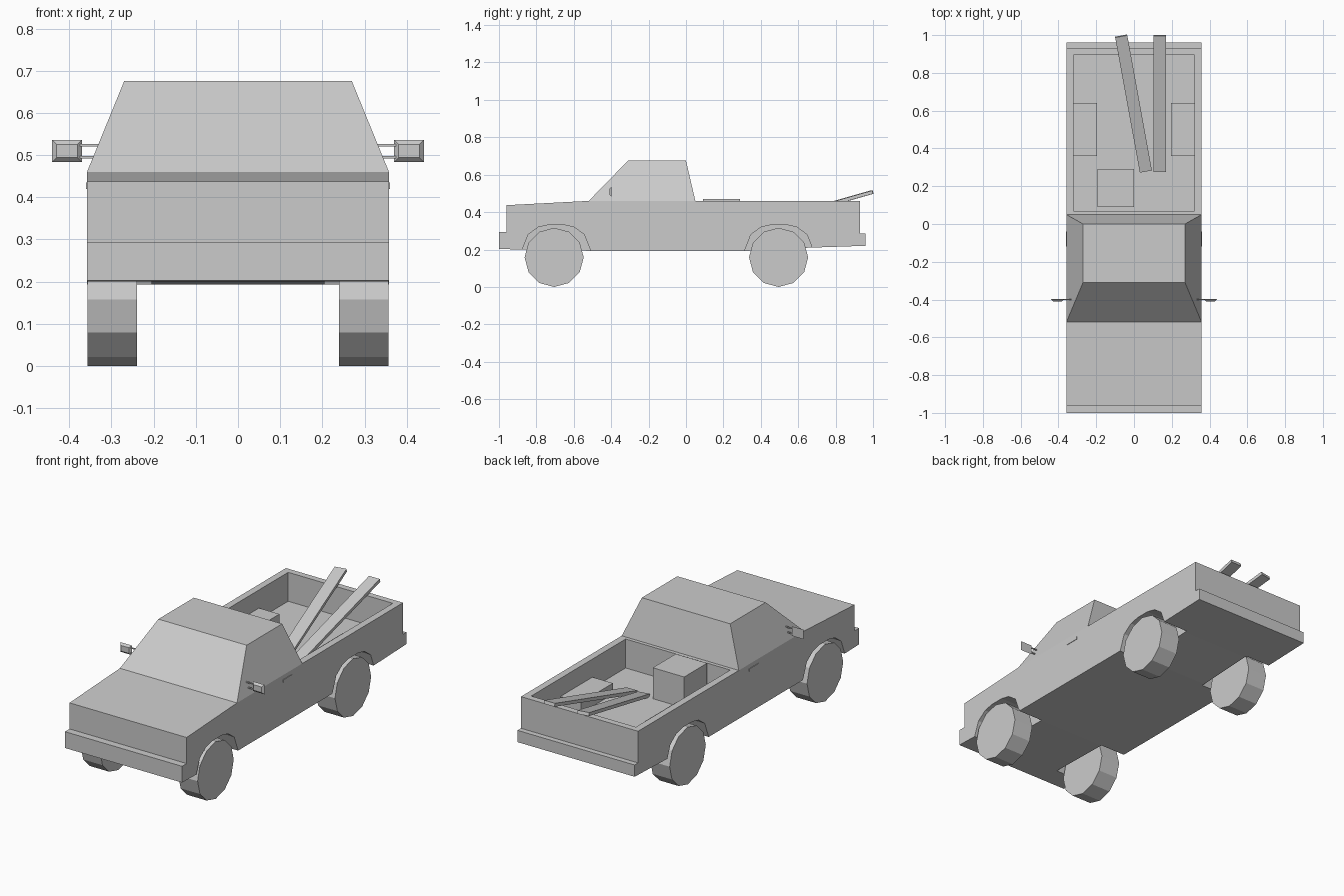
import bpy, bmesh
from math import pi
from mathutils import Vector, Matrix

if "Cube" in bpy.data.objects:
    bpy.data.objects.remove(bpy.data.objects["Cube"])


def finish(name, bm):
    bmesh.ops.recalc_face_normals(bm, faces=bm.faces)
    me = bpy.data.meshes.new(name)
    bm.to_mesh(me)
    bm.free()
    ob = bpy.data.objects.new(name, me)
    bpy.context.collection.objects.link(ob)
    return ob


def loft(name, lower, upper):
    """Solid between two matching rings of points."""
    bm = bmesh.new()
    a = [bm.verts.new(p) for p in lower]
    b = [bm.verts.new(p) for p in upper]
    bm.faces.new(a)
    bm.faces.new(b)
    for i in range(len(a)):
        j = (i + 1) % len(a)
        bm.faces.new((a[i], a[j], b[j], b[i]))
    return finish(name, bm)


def prism(name, profile, x0, x1):
    """Extrude a (y, z) profile along x."""
    return loft(name, [(x0, y, z) for y, z in profile], [(x1, y, z) for y, z in profile])


def box(name, x, y, z):
    return prism(name, [(y[0], z[0]), (y[1], z[0]), (y[1], z[1]), (y[0], z[1])], *x)


def rect(x, y, z):
    return [(x[0], y[0], z), (x[1], y[0], z), (x[1], y[1], z), (x[0], y[1], z)]


def boolean(target, tool, operation):
    mod = target.modifiers.new("cut", 'BOOLEAN')
    mod.object, mod.operation, mod.solver = tool, operation, 'EXACT'
    bpy.context.view_layer.objects.active = target
    bpy.ops.object.modifier_apply(modifier=mod.name)
    bpy.data.objects.remove(tool, do_unlink=True)


# Body with stepped bumpers
body = prism("truck_body", [
    (-1, .203), (-.88, .2), (-.51, .193), (.33, .193), (.66, .21), (.96, .22),
    (.96, .285), (.93, .285), (.93, .46), (-.52, .46), (-.96, .437), (-.96, .293), (-1, .293)],
    -.358, .358)

# Open bed, inner wheel housings, then wheel arches
boolean(body, box("bed_cutter", (-.32, .32), (.07, .895), (.30, .6)), 'DIFFERENCE')
for s in (-1, 1):
    boolean(body, box("wheel_housing", sorted((s * .195, s * .34)), (.36, .64), (.28, .36)), 'UNION')
half = [(.21, .13), (.183, .195), (.15, .28), (.095, .32), (.04, .332)]
for axle in (-.694, .497):
    arch = [(axle + d, z) for d, z in half] + [(axle - d, z) for d, z in reversed(half)]
    for s in (-1, 1):
        boolean(body, prism("arch_cutter", arch, s * .205, s * .42), 'DIFFERENCE')

# Tapered cab
loft("cab", rect((-.358, .358), (-.52, .05), .46), rect((-.27, .27), (-.31, 0), .675))

# Twelve-sided wheels
for axle, end in ((-.705, "front"), (.495, "rear")):
    for s, side in ((-1, "left"), (1, "right")):
        bm = bmesh.new()
        bmesh.ops.create_cone(bm, cap_ends=True, segments=12, radius1=.158, radius2=.158, depth=.118,
                              matrix=Matrix.Translation((s * .298, axle, .158)) @ Matrix.Rotation(pi / 2, 4, 'Y'))
        finish(f"{end}_{side}_wheel", bm)

# Side mirrors, their arms, and door handles
for s, side in ((-1, "left"), (1, "right")):
    ring = lambda i, y: [(s * x, y, z) for x, z in
                         ((.37 + i, .483 + i), (.441 - i, .483 + i), (.441 - i, .536 - i), (.37 + i, .536 - i))]
    loft(f"{side}_mirror", ring(0, -.398), ring(.011, -.409))
    for z in (.495, .523):
        box(f"{side}_mirror_arm", sorted((s * .325, s * .375)), (-.403, -.397), (z - .003, z + .003))
    box(f"{side}_door_handle", sorted((s * .35, s * .361)), (-.12, -.04), (.42, .435))

# Cargo: crate and two leaning planks
box("crate", (-.192, 0), (.09, .29), (.30, .471))
for name, a, b in (("straight_plank", (.137, .278, .303), (.137, .998, .507)),
                   ("angled_plank", (.0625, .28, .303), (-.068, .995, .507))):
    a, b = Vector(a), Vector(b)
    along = (b - a).normalized()
    across = along.cross(Vector((0, 0, 1))).normalized()
    up = across.cross(along)
    ring = [across * (i * .0325) + up * (j * .009) for i, j in ((-1, -1), (1, -1), (1, 1), (-1, 1))]
    loft(name, [a + p for p in ring], [b + p for p in ring])
